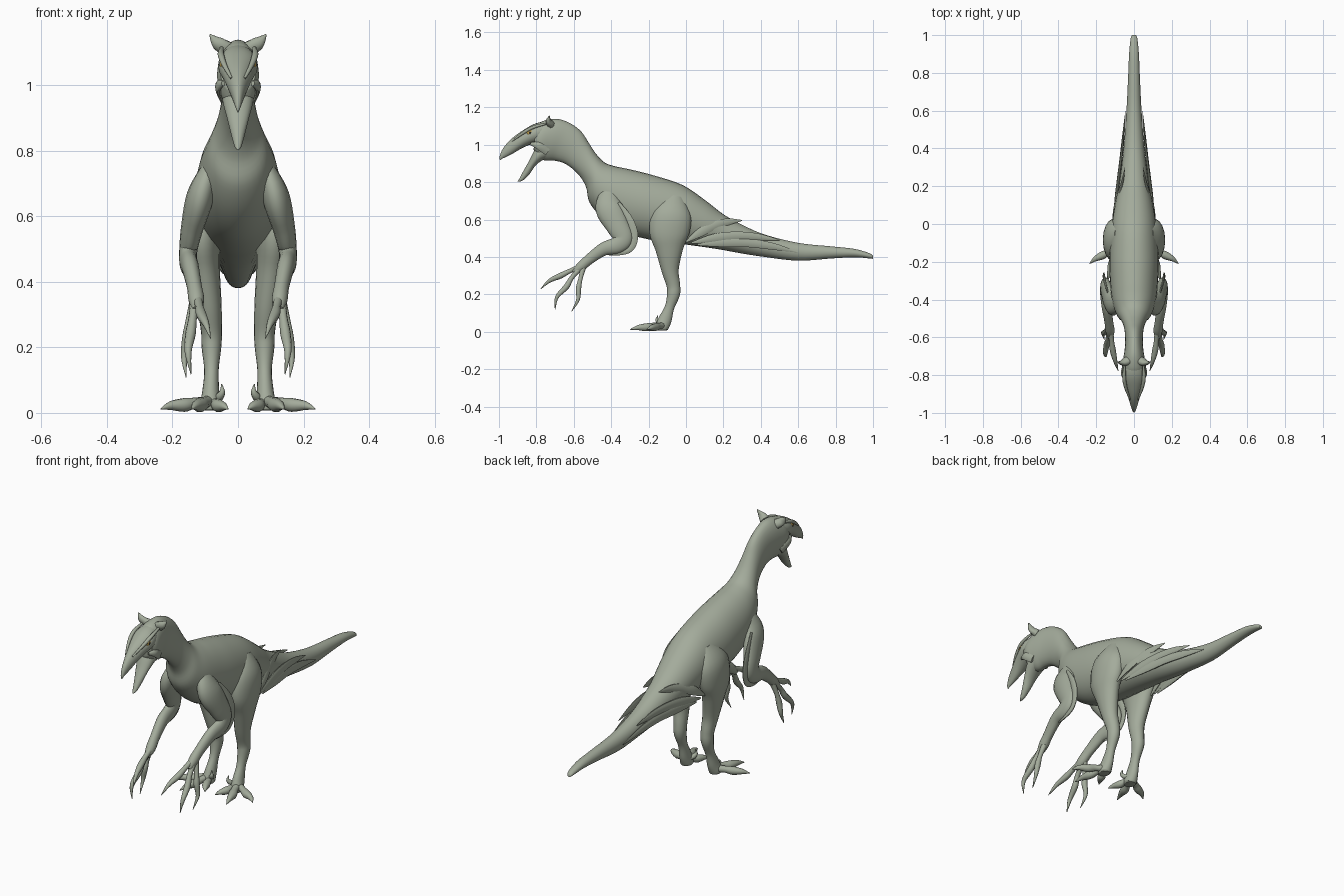
import bpy, bmesh, math
from mathutils import Vector


def material(name, rgb):
    m = bpy.data.materials.new(name)
    m.diffuse_color = (*rgb, 1)
    return m


SKIN = material("grey green skin", (0.37, 0.41, 0.33))
GOLD = material("gold eye", (0.50, 0.33, 0.07))
DARK = material("dark pupil", (0.02, 0.02, 0.02))


def spline(rows, steps):
    """Smooth rows of numbers with a Catmull-Rom curve."""
    out = []
    for i in range(len(rows) - 1):
        a, b, c, d = (rows[max(0, min(len(rows) - 1, i + k))] for k in (-1, 0, 1, 2))
        for s in range(steps):
            t = s / steps
            out.append([0.5 * (2 * q + (r - p) * t + (2 * p - 5 * q + 4 * r - w) * t * t
                               + (3 * q - p - 3 * r + w) * t ** 3)
                        for p, q, r, w in zip(a, b, c, d)])
    return out + [list(rows[-1])]


def finish(name, bm, mat, mirror):
    bmesh.ops.recalc_face_normals(bm, faces=bm.faces)
    me = bpy.data.meshes.new(name)
    bm.to_mesh(me)
    bm.free()
    ob = bpy.data.objects.new(name, me)
    bpy.context.collection.objects.link(ob)
    me.materials.append(mat)
    bpy.context.view_layer.objects.active = ob
    ob.select_set(True)
    bpy.ops.object.shade_smooth_by_angle(angle=math.radians(50))
    ob.select_set(False)
    if mirror:
        mod = ob.modifiers.new("mirror", 'MIRROR')
        mod.use_mirror_merge = False
    return ob


def loft(name, rings, sides, mirror):
    """Skin elliptical rings given as centre, u and v half axes."""
    bm = bmesh.new()
    loops = []
    for c, u, v in rings:
        loops.append([bm.verts.new(c + u * math.cos(k * math.tau / sides)
                                   + v * math.sin(k * math.tau / sides))
                      for k in range(sides)])
    for a, b in zip(loops, loops[1:]):
        for k in range(sides):
            n = (k + 1) % sides
            bm.faces.new((a[k], a[n], b[n], b[k]))
    bm.faces.new(loops[0])
    bm.faces.new(loops[-1])
    return finish(name, bm, SKIN, mirror)


def trunk(name, rows, sides=28, steps=5):
    """Central part: rows of top y, top z, bottom y, bottom z, half width."""
    rings = []
    for ty, tz, by, bz, w in spline(rows, steps):
        top, bot = Vector((0, ty, tz)), Vector((0, by, bz))
        rings.append(((top + bot) / 2, Vector((max(w, 0.001), 0, 0)), (top - bot) / 2))
    return loft(name, rings, sides, False)


def limb(name, rows, sides=14, steps=5):
    """Mirrored part: rows of x, y, z, side radius, depth radius."""
    pts = spline(rows, steps)
    rings = []
    for i, p in enumerate(pts):
        t = (Vector(pts[min(i + 1, len(pts) - 1)][:3]) - Vector(pts[max(i - 1, 0)][:3])).normalized()
        u = Vector((1, 0, 0))
        u = (u - t * u.dot(t)).normalized()
        rings.append((Vector(p[:3]), u * max(p[3], 0.001), t.cross(u) * max(p[4], 0.001)))
    return loft(name, rings, sides, True)


def digit(name, points, r):
    """Toe or finger with a knuckle swelling and a pointed claw."""
    widths = [1.0, 0.8, 1.0, 0.65, 0.08]
    limb(name, [(*p, r * w, r * w) for p, w in zip(points, widths)], sides=10)


def ball(name, centre, scale, mat):
    bm = bmesh.new()
    bmesh.ops.create_uvsphere(bm, u_segments=16, v_segments=10, radius=1)
    for v in bm.verts:
        v.co = Vector([c + s * q for c, s, q in zip(centre, scale, v.co)])
    finish(name, bm, mat, True)


# Tail, torso, neck and skull
trunk("body", [
    (1.0, .405, 1.0, .39, .010), (.98, .42, .98, .392, .018),
    (.9, .443, .9, .398, .026), (.78, .456, .78, .392, .031),
    (.6, .475, .6, .38, .040), (.42, .52, .42, .40, .053),
    (.3, .572, .29, .42, .067), (.2, .628, .18, .44, .082),
    (.1, .705, .08, .455, .103), (-.02, .785, -.03, .47, .12),
    (-.18, .838, -.18, .49, .130), (-.30, .868, -.33, .53, .126),
    (-.38, .885, -.44, .60, .115), (-.435, .905, -.515, .69, .093),
    (-.48, .95, -.535, .775, .068), (-.52, 1.01, -.575, .84, .053),
    (-.56, 1.07, -.64, .895, .047), (-.62, 1.115, -.70, .914, .049),
    (-.69, 1.138, -.75, .915, .058), (-.76, 1.128, -.79, .93, .064),
    (-.80, 1.105, -.815, .975, .054)])

# Open beak
trunk("upper_beak", [
    (-.72, 1.13, -.74, 1.0, .045), (-.80, 1.115, -.81, 1.005, .061),
    (-.87, 1.078, -.87, .985, .046), (-.93, 1.034, -.925, .953, .028),
    (-.975, .985, -.96, .935, .016), (-.995, .943, -.983, .925, .008),
    (-.997, .922, -.992, .916, .002)], 20)
trunk("lower_jaw", [
    (-.77, 1.03, -.72, .93, .048), (-.808, .975, -.765, .918, .046),
    (-.838, .915, -.805, .888, .034), (-.868, .862, -.835, .845, .022),
    (-.893, .815, -.868, .812, .011), (-.901, .803, -.888, .803, .003)], 20)

# Crest horns, brows and eyes
limb("crest_horn", [(.035, -.725, 1.11, .026, .022), (.062, -.735, 1.128, .02, .014),
                    (.086, -.73, 1.154, .002, .002)], 10)
limb("brow", [(.02, -.93, 1.02, .004, .004), (.041, -.875, 1.06, .008, .008),
              (.052, -.82, 1.092, .010, .009), (.050, -.75, 1.112, .006, .006)], 10)
limb("cheek", [(.045, -.83, 1.005, .006, .008), (.060, -.79, .995, .010, .02),
               (.050, -.74, .96, .006, .02)], 10)
ball("eye", (.046, -.833, 1.064), (.010, .019, .017), GOLD)
ball("pupil", (.053, -.834, 1.064), (.004, .007, .008), DARK)

# Arms
limb("arm", [
    (.085, -.41, .74, .03, .05), (.115, -.41, .66, .042, .075),
    (.140, -.365, .565, .034, .062), (.151, -.335, .50, .028, .052),
    (.152, -.37, .462, .027, .046), (.145, -.44, .442, .026, .036),
    (.133, -.52, .385, .023, .028), (.127, -.565, .345, .024, .026),
    (.125, -.60, .315, .014, .014)], 18)
limb("arm_feather", [
    (.140, -.36, .69, .004, .008), (.155, -.30, .60, .006, .018),
    (.160, -.275, .51, .006, .02), (.158, -.30, .44, .006, .016),
    (.152, -.38, .42, .006, .014), (.142, -.45, .42, .003, .004)], 10)
digit("inner_finger", [(.125, -.55, .355), (.118, -.62, .325), (.112, -.67, .30),
                       (.098, -.73, .272), (.084, -.777, .228)], .016)
digit("middle_finger", [(.130, -.56, .345), (.138, -.61, .29), (.145, -.64, .24),
                        (.152, -.69, .185), (.143, -.70, .118)], .016)
digit("outer_finger", [(.133, -.55, .34), (.148, -.565, .28), (.155, -.575, .23),
                       (.164, -.578, .17), (.158, -.612, .108)], .015)

# Legs
limb("leg", [
    (.075, -.06, .72, .03, .05), (.100, -.075, .63, .058, .105),
    (.108, -.09, .53, .056, .108), (.102, -.09, .44, .047, .075),
    (.088, -.085, .33, .038, .047), (.081, -.068, .25, .032, .037),
    (.081, -.067, .20, .030, .035), (.081, -.088, .13, .022, .026),
    (.083, -.112, .065, .026, .036), (.085, -.13, .022, .032, .036),
    (.085, -.132, .008, .026, .03)], 18)
digit("outer_toe", [(.085, -.12, .032), (.13, -.145, .03), (.165, -.165, .024),
                    (.205, -.185, .022), (.235, -.21, .012)], .021)
digit("middle_toe", [(.085, -.12, .035), (.10, -.17, .032), (.115, -.21, .024),
                     (.128, -.255, .022), (.14, -.298, .012)], .022)
digit("inner_toe", [(.085, -.12, .032), (.07, -.155, .028), (.06, -.185, .022),
                    (.045, -.215, .02), (.03, -.24, .012)], .020)
digit("raised_claw", [(.075, -.11, .045), (.064, -.13, .045), (.056, -.145, .05),
                      (.048, -.155, .065), (.05, -.15, .088)], .013)

# Long feathers lying along the hips and tail
for i, (y, z, end_y, end_z) in enumerate([(0, .48, .30, .595), (.03, .475, .50, .49),
                                          (.06, .465, .60, .425)]):
    rows = []
    for k, w in enumerate((.2, 1, 1, .8, .1)):
        f = k / 4
        yy = y + (end_y - y) * f
        zz = z + (end_z - z) * f + .03 * math.sin(f * math.pi)
        x = .112 - .125 * yy + .04 * max(0, yy - .4) - .03 * max(0, zz - .55) / .05
        rows.append((x, yy, zz, .008 * w, .024 * w))
    limb("tail_feather_%d" % (i + 1), rows, 10)
